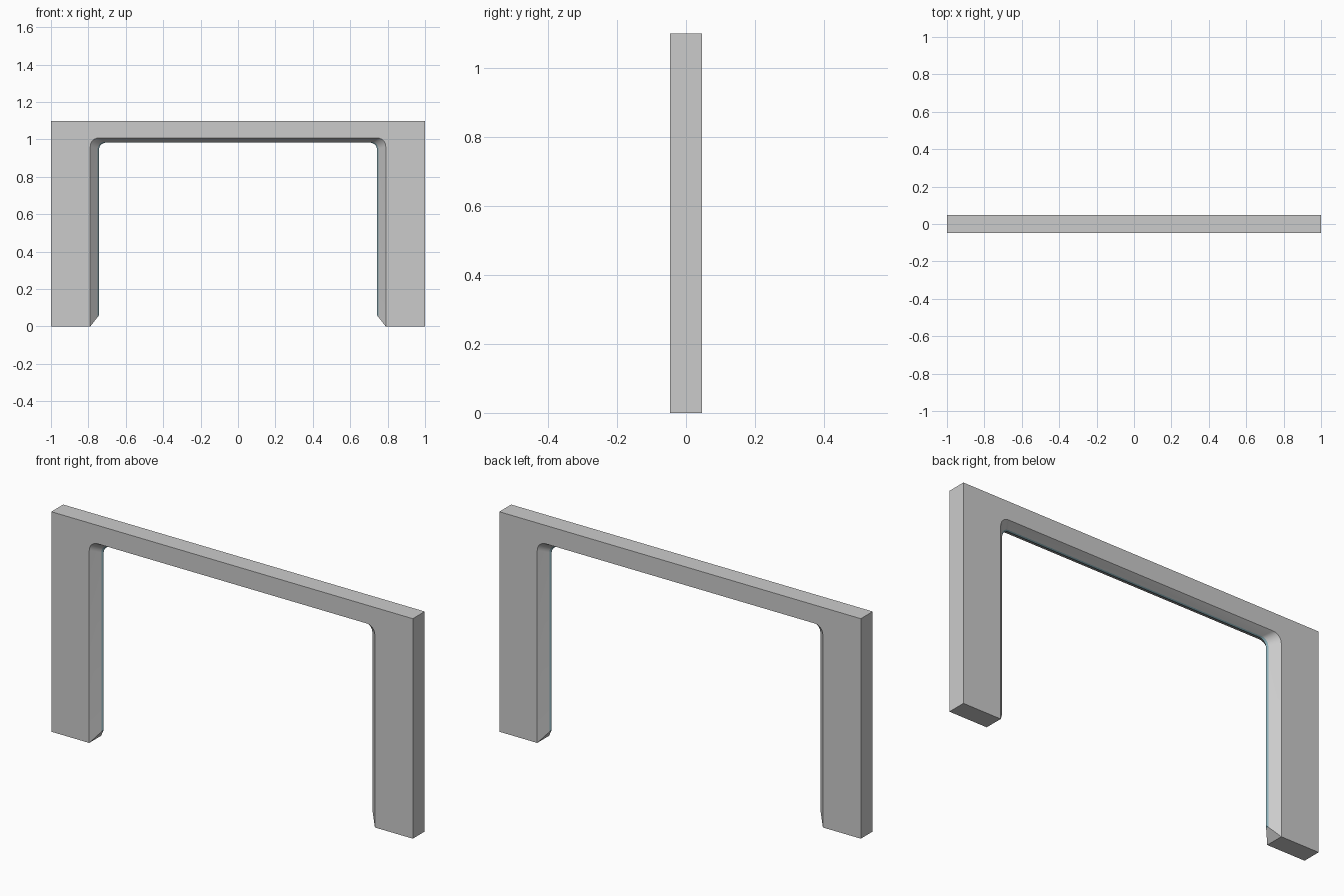
import bpy, bmesh, math

if "Cube" in bpy.data.objects:
    bpy.data.objects.remove(bpy.data.objects["Cube"])

H = 0.047          # half depth of the frame
TOP = 1.1          # overall height
SEG = 6            # segments per rounded corner


def arch(t):
    """Opening outline at t: 0 = frame face, 1 = ridge line in the middle."""
    w, top = 0.79 - 0.047 * t, 1.008 - 0.025 * t
    r, foot, y = 0.045 - 0.008 * t, 0.06 * t, H * (1 - t)
    right = [(w, foot)]
    for i in range(SEG + 1):
        a = math.pi / 2 * i / SEG
        right.append((w - r + r * math.cos(a), top - r + r * math.sin(a)))
    pts = right + [(-x, z) for x, z in reversed(right)]
    return [(x, y, z) for x, z in pts]


def make(name, polys, smooth=False, color=None):
    bm = bmesh.new()
    for p in polys:
        bm.faces.new([bm.verts.new(v) for v in p])
    bmesh.ops.remove_doubles(bm, verts=bm.verts, dist=1e-5)
    bmesh.ops.recalc_face_normals(bm, faces=bm.faces)
    me = bpy.data.meshes.new(name)
    bm.to_mesh(me)
    bm.free()
    ob = bpy.data.objects.new(name, me)
    bpy.context.collection.objects.link(ob)
    if color:
        mat = bpy.data.materials.new(name)
        mat.diffuse_color = color
        mat.use_nodes = True
        mat.node_tree.nodes["Principled BSDF"].inputs["Base Color"].default_value = mat.diffuse_color
        me.materials.append(mat)
    if smooth:
        bpy.ops.object.select_all(action='DESELECT')
        bpy.context.view_layer.objects.active = ob
        ob.select_set(True)
        bpy.ops.object.shade_smooth_by_angle(angle=math.radians(30))
    return ob


def flip(polys):
    """Mirror polygons to the other side of the frame (winding kept outward)."""
    return [[(x, -y, z) for x, y, z in reversed(p)] for p in polys]


def slope(t0, t1):
    """Strip between two opening outlines, on both sides of the frame."""
    a, b = arch(t0), arch(t1)
    half = [[a[i], a[i + 1], b[i + 1], b[i]] for i in range(len(a) - 1)]
    return half + flip(half)


# Frame: two flat faces, outer sides, top and feet
inner = arch(0)
face = inner + [(-1, H, 0), (-1, H, TOP), (1, H, TOP), (1, H, 0)]
frame = [face] + flip([face])
rim = [inner[-1]] + face[-4:] + [inner[0]]
for p, q in zip(rim, rim[1:]):
    frame.append([p, q, (q[0], -q[1], q[2]), (p[0], -p[1], p[2])])
make("door_frame", frame)

# Sloped reveal around the opening, with hipped ends at the feet
T = 0.84
a, b = arch(0), arch(T)
reveal = slope(0, T)
for i in (0, -1):
    (ax, ay, az), (bx, by, bz) = a[i], b[i]
    reveal.append([(ax, ay, az), (bx, by, bz), (bx, -by, bz), (ax, -ay, az)])
reveal_ob = make("sloped_reveal", reveal, True)

# Thin trim along the ridge
trim = slope(T, 1)
b, c = arch(T), arch(1)
for i in (0, -1):
    x, y, z = b[i]
    trim.append([(x, y, z), c[i], (x, -y, z)])
trim_ob = make("ridge_trim", trim, True, (0.25, 0.42, 0.47, 1))

# Make sure the open strips face into the opening
for ob in (reveal_ob, trim_ob):
    me = ob.data
    score = sum(p.normal.z * p.area for p in me.polygons if p.center.z > 0.95)
    if score > 0:
        me.flip_normals()
